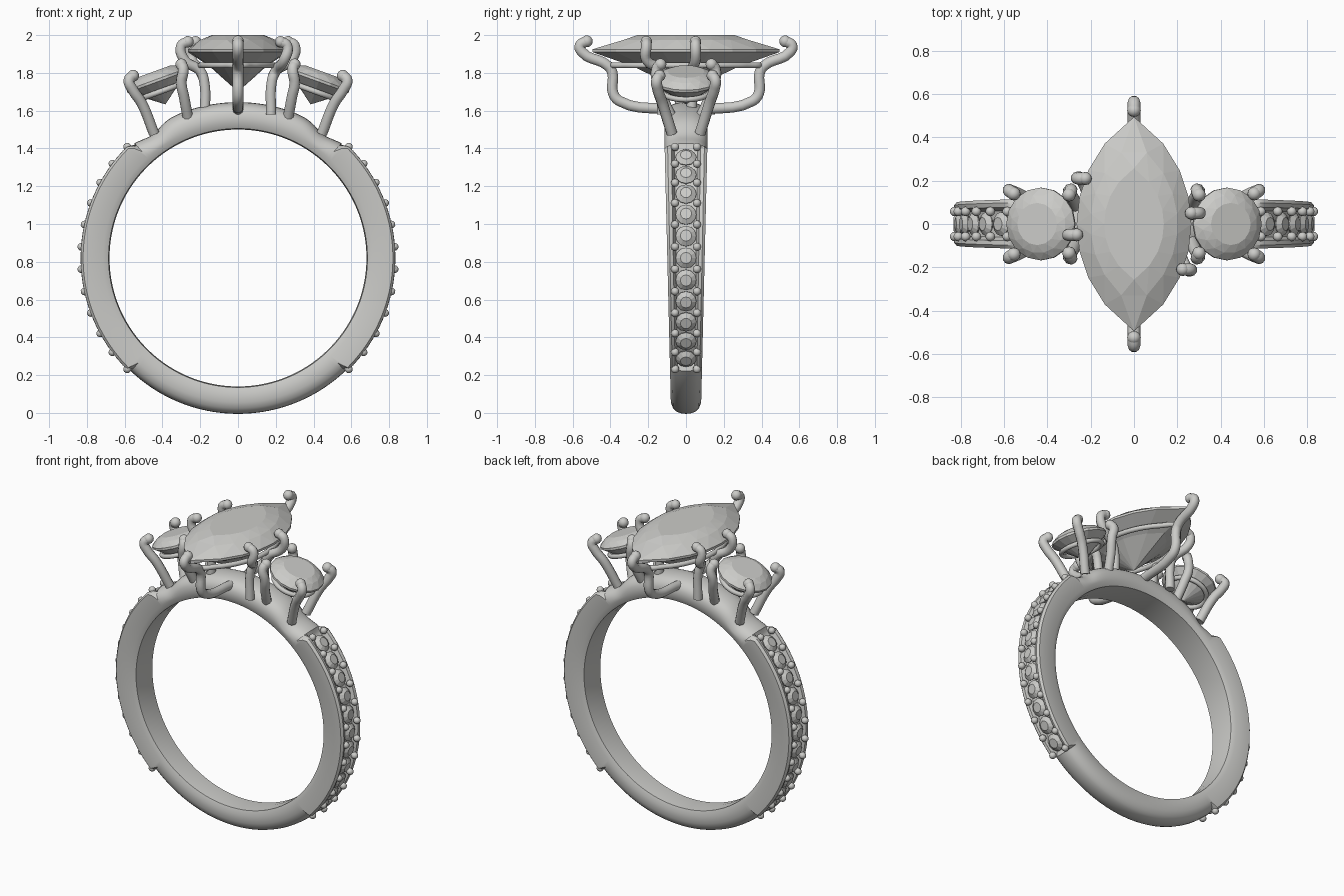
import bpy, bmesh, math
from mathutils import Matrix, Vector

cube = bpy.data.objects.get("Cube")
if cube:
    bpy.data.objects.remove(cube, do_unlink=True)


def material(name, color):
    m = bpy.data.materials.new(name)
    m.use_nodes = True
    m.diffuse_color = color
    m.node_tree.nodes["Principled BSDF"].inputs["Base Color"].default_value = color
    return m


GREY = material("pale_grey", (0.6, 0.6, 0.58, 1))
CENTRE = Vector((0, 0, 0.82))


def finish(name, bm, smooth=None):
    bmesh.ops.recalc_face_normals(bm, faces=bm.faces)
    mesh = bpy.data.meshes.new(name)
    bm.to_mesh(mesh)
    bm.free()
    mesh.materials.append(GREY)
    ob = bpy.data.objects.new(name, mesh)
    bpy.context.collection.objects.link(ob)
    if smooth:
        bpy.ops.object.select_all(action='DESELECT')
        ob.select_set(True)
        bpy.context.view_layer.objects.active = ob
        bpy.ops.object.shade_smooth_by_angle(angle=math.radians(smooth))
    return ob


# Band: a cross-section swept round the finger, blending plain and grooved shapes
def ramp(x):
    return max(0, min(1, x))


PAVE = [(0, .79), (.3, .79), (.54, .795), (.56, .828), (.9, .832), (1, .82), (1, .715), (.86, .685), (0, .68)]
PLAIN = [(0, .825), (.3, .823), (.54, .817), (.68, .81), (.86, .795), (1, .765), (1, .715), (.86, .685), (0, .68)]


def section(deg):
    a = math.radians(deg)
    d = Vector((math.cos(a), 0, math.sin(a)))
    lift = math.degrees(math.asin(d.z))            # height angle, same on both sides
    k = ramp((47.5 - lift) / 1.5) * ramp((lift + 46.5) / 1.5)
    dip = .03 * math.exp(-((lift - 55) / 6) ** 2)
    half = []
    for (fy, r0), (_, r1) in zip(PLAIN, PAVE):
        r = r0 + (r1 - r0) * k
        if r0 > .75:
            r -= dip * (1 - k)
        z = CENTRE.z + d.z * r
        w = .079 + .034 * ramp(z / 1.4)
        half.append((fy * w, r))
    loop = half + [(-y, r) for y, r in half[-2:0:-1]]
    return [CENTRE + d * r + Vector((0, y, 0)) for y, r in loop]


bm = bmesh.new()
loops = [[bm.verts.new(p) for p in section(i * 1.5)] for i in range(240)]
for a, b in zip(loops, loops[1:] + loops[:1]):
    for i in range(len(a)):
        j = (i + 1) % len(a)
        bm.faces.new((a[i], a[j], b[j], b[i]))
finish("band", bm, 35)


# Gems: stacked, half-turned rings of an outline joined by triangles
def add_gem(bm, outline, n, rings, culet, mat):
    prev = None
    for scale, z, shift in rings:
        ring = []
        for i in range(n):
            x, y = outline((i + shift) / n)
            ring.append(bm.verts.new(mat @ Vector((x * scale, y * scale, z))))
        if prev is None:
            bm.faces.new(ring)
        else:
            step = shift - old_shift
            for i in range(n):
                j = (i + 1) % n
                if step > 0:
                    bm.faces.new((prev[i], prev[j], ring[i]))
                    bm.faces.new((prev[j], ring[j], ring[i]))
                elif step < 0:
                    bm.faces.new((prev[i], ring[j], ring[i]))
                    bm.faces.new((prev[i], prev[j], ring[j]))
                else:
                    bm.faces.new((prev[i], prev[j], ring[j], ring[i]))
        prev, old_shift = ring, shift
    tip = bm.verts.new(mat @ Vector((0, 0, culet)))
    for i in range(n):
        bm.faces.new((prev[i], prev[(i + 1) % n], tip))


def circle(t):
    return math.cos(t * math.tau), math.sin(t * math.tau)


def marquise(t, w=.265, l=.495):
    t %= 1
    y = l * (1 - 4 * t if t < .5 else 4 * t - 3)
    r = (l * l + w * w) / (2 * w)
    x = math.sqrt(r * r - y * y) - (r - w)
    return (x if t < .5 else -x), y


bm = bmesh.new()
add_gem(bm, marquise, 16, [(.52, 2.0, 0), (.76, 1.975, .5), (1, 1.925, 0), (1, 1.91, 0),
                           (.57, 1.835, 0)], 1.7, Matrix())
finish("centre_gem", bm)


# Wires: smooth tubes with rounded tips
def wire(name, points, r, closed=False):
    cu = bpy.data.curves.new(name, 'CURVE')
    cu.dimensions = '3D'
    cu.bevel_depth = r
    cu.bevel_resolution = 3
    cu.resolution_u = 5
    cu.use_fill_caps = True
    sp = cu.splines.new('BEZIER')
    sp.bezier_points.add(len(points) - 1)
    sp.use_cyclic_u = closed
    for bp, p in zip(sp.bezier_points, points):
        bp.co = p
        bp.handle_left_type = bp.handle_right_type = 'AUTO'
    tmp = bpy.data.objects.new(name, cu)
    bpy.context.collection.objects.link(tmp)
    bm = bmesh.new()
    dg = bpy.context.evaluated_depsgraph_get()
    bm.from_mesh(tmp.evaluated_get(dg).to_mesh())
    bpy.data.objects.remove(tmp, do_unlink=True)
    if not closed:
        bmesh.ops.create_uvsphere(bm, u_segments=12, v_segments=8, radius=r * 1.08,
                                  matrix=Matrix.Translation(points[0]))
    finish(name, bm, 50)


# Centre setting: rail, two end claws and four side claws
wire("centre_rail", [(x, y, 1.84) for x, y in (marquise(i / 24, .2, .39) for i in range(24))], .016, True)
END = [(.525, 1.967), (.562, 1.945), (.55, 1.91), (.41, 1.835), (.39, 1.8), (.385, 1.69), (.35, 1.65), (.08, 1.605)]
SIDE = [(.265, 1.965), (.3, 1.945), (.285, 1.87), (.2, 1.81), (.18, 1.76), (.175, 1.58)]
for s, side, end in ((1, "left", "back"), (-1, "right", "front")):
    wire(end + "_end_claw", [(0, s * y, z) for y, z in END], .029)
    for tag, y0, dx in (("inner", .05, 0), ("outer", -.21, -.04)):
        pts = [(s * (x + dx * (z > 1.85)), s * y0 * (1 if z > 1.85 else .6), z) for x, z in SIDE]
        wire(f"{side}_{tag}_centre_claw", pts, .028)

    # Side setting: tilted round gem, rail and four claws
    tilt = Matrix.Translation((s * .43, 0, 1.76)) @ Matrix.Rotation(s * math.radians(20), 4, 'Y')
    bm = bmesh.new()
    add_gem(bm, lambda t: [.168 * c for c in circle(t)], 16,
            [(.58, .05, 0), (.8, .034, .5), (1, .006, 0), (1, -.008, 0)], -.135, tilt)
    finish(side + "_side_gem", bm)
    wire(side + "_side_rail", [tilt @ Vector((*(.125 * c for c in circle(i / 12)), -.062)) for i in range(12)],
         .015, True)
    for f, tag in ((1, "back"), (-1, "front")):
        outer = [(.555, .14, 1.785), (.578, .155, 1.76), (.56, .15, 1.715), (.51, .125, 1.64), (.445, .075, 1.48)]
        inner = [(.3, .135, 1.845), (.29, .155, 1.82), (.3, .15, 1.75), (.285, .125, 1.67), (.265, .075, 1.56)]
        for part, path in (("outer", outer), ("inner", inner)):
            wire(f"{side}_{part}_{tag}_side_claw", [(s * x, f * y, z) for x, y, z in path], .029)

    # Shoulder row of small gems with paired beads between them
    gems, beads = bmesh.new(), bmesh.new()
    step = 8.2
    for i in range(12):
        for bm, deg in ((gems, (i - 5) * step), (beads, (i - 5.5) * step)):
            if bm is gems and i == 11:
                continue
            turn = Matrix.Translation(CENTRE) @ Matrix.Rotation(s * math.radians(90 - deg), 4, 'Y')
            if bm is gems:
                add_gem(bm, lambda t: [.055 * c for c in circle(t)], 12,
                        [(.55, .833, 0), (1, .815, 0), (1, .81, 0)], .77, turn)
            else:
                for y in (-.058, .058):
                    bmesh.ops.create_uvsphere(bm, u_segments=10, v_segments=8, radius=.022,
                                              matrix=turn @ Matrix.Translation((0, y, .83)))
    finish(side + "_shoulder_gems", gems)
    finish(side + "_shoulder_beads", beads, 60)
